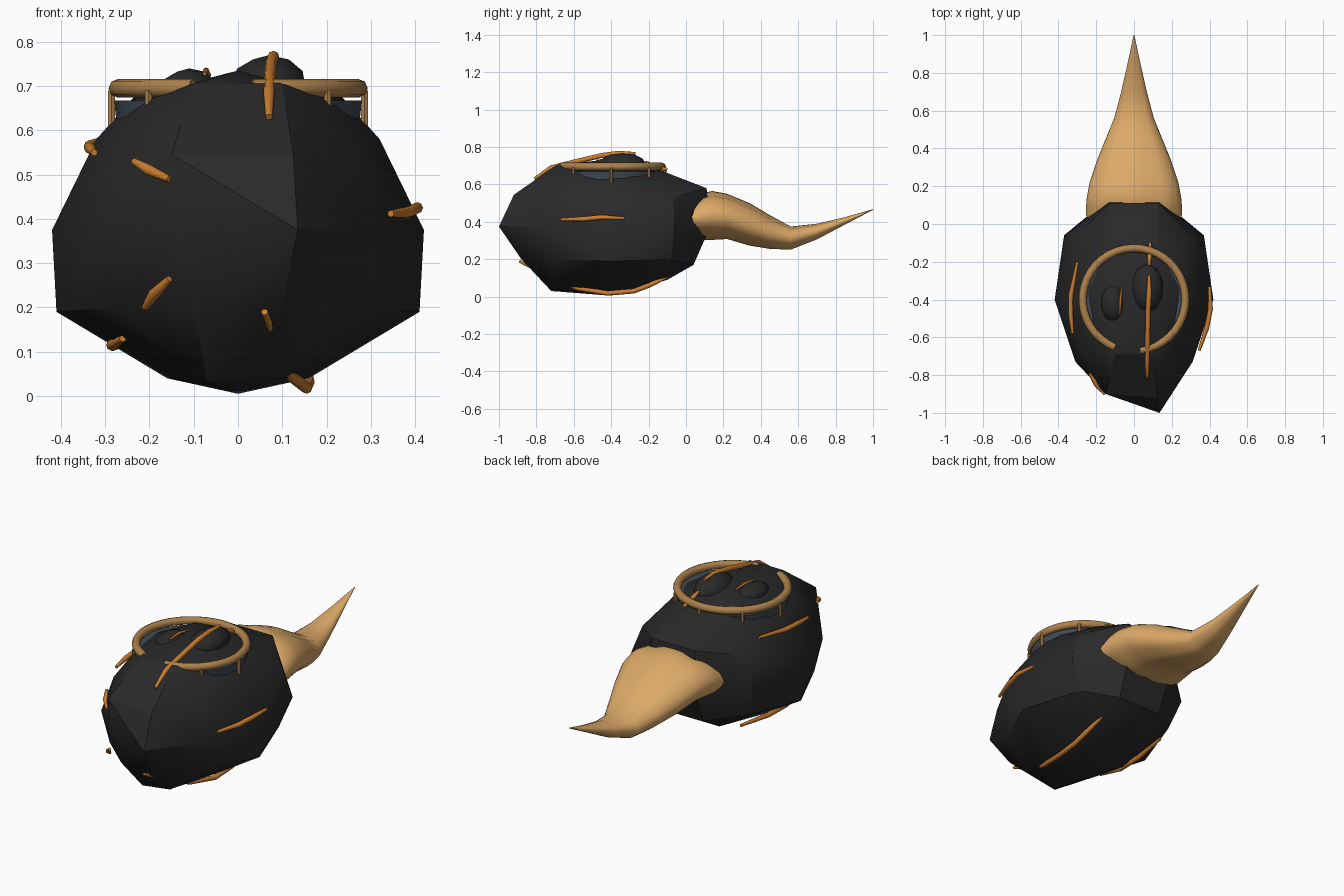
import bpy, bmesh, math
from mathutils import Vector

if "Cube" in bpy.data.objects:
    bpy.data.objects.remove(bpy.data.objects["Cube"])


def material(name, rgb):
    m = bpy.data.materials.new(name)
    m.diffuse_color = (*rgb, 1)
    m.use_nodes = True
    m.node_tree.nodes["Principled BSDF"].inputs["Base Color"].default_value = m.diffuse_color
    return m


BLACK = material("charcoal black", (0.022, 0.022, 0.022))
SLATE = material("slate grey", (0.05, 0.068, 0.085))
BRONZE = material("bronze", (0.42, 0.22, 0.07))
TAN = material("tan", (0.72, 0.40, 0.14))
ORANGE = material("ember orange", (0.60, 0.21, 0.03))


def finish(bm, name, mat, angle=30):
    bmesh.ops.recalc_face_normals(bm, faces=bm.faces[:])
    me = bpy.data.meshes.new(name)
    bm.to_mesh(me)
    bm.free()
    me.materials.append(mat)
    ob = bpy.data.objects.new(name, me)
    bpy.context.collection.objects.link(ob)
    bpy.ops.object.select_all(action='DESELECT')
    ob.select_set(True)
    bpy.context.view_layer.objects.active = ob
    bpy.ops.object.shade_smooth_by_angle(angle=math.radians(angle))
    return ob


def loft(bm, rings, caps=True):
    loops = [[bm.verts.new(p) for p in r] for r in rings]
    n = len(loops[0])
    for a, b in zip(loops, loops[1:]):
        for i in range(n):
            j = (i + 1) % n
            bm.faces.new((a[i], a[j], b[j], b[i]))
    if caps:
        bm.faces.new(loops[0])
        bm.faces.new(loops[-1])


def tube(name, pts, radius, mat, sides=8, taper=1.0):
    """Round tube along a path, with narrowed ends when taper < 1."""
    pts = [Vector(p) for p in pts]
    rings = []
    for i, p in enumerate(pts):
        d = (pts[min(i + 1, len(pts) - 1)] - pts[max(i - 1, 0)]).normalized()
        ref = Vector((0, 0, 1)) if abs(d.z) < 0.9 else Vector((1, 0, 0))
        u = d.cross(ref).normalized()
        v = u.cross(d)
        r = radius * (taper if i in (0, len(pts) - 1) else 1)
        rings.append([p + r * (math.cos(a) * u + math.sin(a) * v)
                      for a in (2 * math.pi * k / sides for k in range(sides))])
    bm = bmesh.new()
    loft(bm, rings)
    return finish(bm, name, mat, 50)


# faceted boulder body: hull of a few irregular corners
mirrored = [(0.42, -0.4, 0.375), (0.37, -0.06, 0.375), (0.14, 0.13, 0.375),
            (0.41, -0.4, 0.19), (0.3, -0.08, 0.2), (0.13, 0.04, 0.17),
            (0.16, -0.42, 0.04), (0.13, -0.1, 0.09), (0.31, -0.73, 0.375),
            (0.13, 0.11, 0.58), (0.31, -0.07, 0.53), (0.32, -0.42, 0.58),
            (0.235, -0.35, 0.675), (0.2, -0.6, 0.67), (0.1, -0.69, 0.705),
            (0.12, -0.2, 0.70), (0.27, -0.68, 0.55), (0.28, -0.7, 0.2)]
single = [(0.135, -1.0, 0.375), (0.125, -0.92, 0.545), (-0.15, -0.9, 0.545),
          (-0.15, -0.9, 0.375), (0.1, -0.88, 0.2), (-0.1, -0.86, 0.2),
          (-0.07, -0.72, 0.03), (0.08, -0.7, 0.04), (0, -0.4, 0.005),
          (0, -0.4, 0.735)]
bm = bmesh.new()
for x, y, z in mirrored:
    bm.verts.new((x, y, z))
    bm.verts.new((-x, y, z))
for p in single:
    bm.verts.new(p)
hull = bmesh.ops.convex_hull(bm, input=bm.verts[:])
bmesh.ops.delete(bm, geom=list({v for v in hull["geom_interior"]
                                if isinstance(v, bmesh.types.BMVert)}), context='VERTS')
finish(bm, "boulder_body", BLACK, 28)

# small lumps on top
for name, c, s in (("large_lump", (0.07, -0.34, 0.705), (0.085, 0.13, 0.065)),
                   ("small_lump", (-0.11, -0.42, 0.69), (0.065, 0.1, 0.05))):
    bm = bmesh.new()
    bmesh.ops.create_icosphere(bm, subdivisions=2, radius=1)
    for v in bm.verts:
        v.co = Vector(c) + Vector([v.co[i] * s[i] for i in range(3)])
    finish(bm, name, BLACK)


# slate collar sunk into the top
def circle(r, z, n=24):
    return [(r * math.cos(2 * math.pi * k / n), -0.4 + r * math.sin(2 * math.pi * k / n), z)
            for k in range(n)]


bm = bmesh.new()
loft(bm, [circle(0.27, 0.58), circle(0.28, 0.668)])
finish(bm, "slate_collar", SLATE)

# open bronze ring with a gap at the front
start, end = math.radians(-83), math.radians(248)
path = []
for k in range(37):
    a = start + (end - start) * k / 36
    path.append((0.272 * math.cos(a), -0.4 + 0.272 * math.sin(a), 0.695))
tube("bronze_ring", path, 0.021, BRONZE, 8)

# pegs holding the ring
for k in range(8):
    a = k * math.pi / 4
    x, y = 0.286 * math.cos(a), -0.4 + 0.286 * math.sin(a)
    if k != 6:
        tube(f"ring_peg_{k}", [(x, y, 0.60), (x, y, 0.69)], 0.009, BRONZE, 6)

# pleated tail: y, half width, bottom z, top z
stations = [(0.0, 0.25, 0.33, 0.50), (0.08, 0.255, 0.30, 0.55), (0.14, 0.25, 0.30, 0.565),
            (0.22, 0.235, 0.305, 0.55), (0.34, 0.195, 0.27, 0.50), (0.45, 0.15, 0.253, 0.435),
            (0.56, 0.105, 0.25, 0.375), (0.70, 0.068, 0.305, 0.39),
            (0.85, 0.034, 0.385, 0.425), (1.0, 0.002, 0.464, 0.468)]
SIDES = 28
rings = []
for i, (y, w, lo, hi) in enumerate(stations):
    ring = []
    for k in range(SIDES):
        a = 2 * math.pi * k / SIDES
        dent = 0.93 if k % 4 == 1 and abs(math.sin(a)) > 0.6 else 1.0
        jag = 0.03 * (k % 4 == 1) if i == 0 else 0
        ring.append((w * math.cos(a), y + jag,
                     (lo + hi) / 2 + (hi - lo) / 2 * dent * math.sin(a)))
    rings.append(ring)
bm = bmesh.new()
loft(bm, rings)
finish(bm, "pleated_tail", TAN, 35)

# glowing cracks over the surface
cracks = {
    "top_crack": [(0.07, -0.81, 0.63), (0.07, -0.72, 0.69), (0.072, -0.6, 0.72),
                  (0.075, -0.45, 0.755), (0.08, -0.36, 0.767), (0.08, -0.27, 0.765)],
    "rear_top_crack": [(0.08, -0.22, 0.72), (0.085, -0.15, 0.69), (0.085, -0.1, 0.68)],
    "lump_crack": [(-0.075, -0.48, 0.728), (-0.072, -0.4, 0.735), (-0.065, -0.33, 0.725)],
    "left_crack": [(-0.30, -0.2, 0.58), (-0.335, -0.38, 0.565), (-0.335, -0.48, 0.56),
                   (-0.325, -0.58, 0.55)],
    "right_crack": [(0.345, -0.67, 0.412), (0.385, -0.55, 0.415), (0.405, -0.45, 0.425),
                    (0.40, -0.33, 0.42)],
    "front_crack": [(-0.235, -0.79, 0.53), (-0.20, -0.85, 0.51), (-0.155, -0.90, 0.49)],
    "lower_front_crack": [(-0.21, -0.80, 0.20), (-0.19, -0.84, 0.23), (-0.155, -0.88, 0.265)],
    "lower_left_crack": [(-0.26, -0.58, 0.13), (-0.285, -0.45, 0.115), (-0.28, -0.3, 0.115),
                         (-0.26, -0.1, 0.13)],
    "underside_crack": [(0.06, -0.89, 0.19), (0.09, -0.72, 0.105), (0.12, -0.58, 0.045),
                        (0.155, -0.42, 0.018), (0.16, -0.28, 0.03), (0.155, -0.2, 0.06),
                        (0.14, -0.09, 0.11)],
}
for name, pts in cracks.items():
    thin = 0.007 if name == "lump_crack" else 0.013
    tube(name, pts, thin, ORANGE, 8, 0.6)
